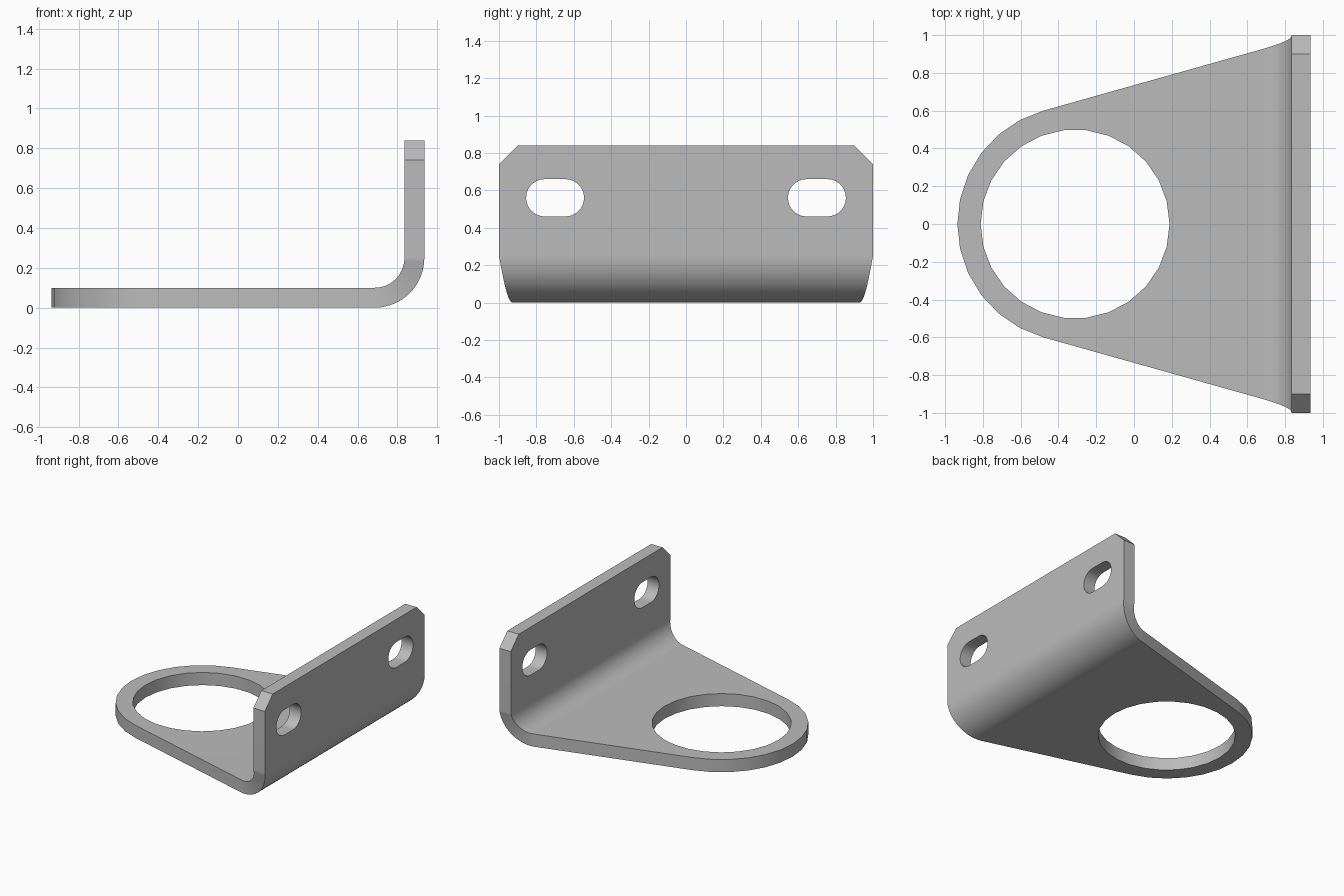
import bpy, bmesh
from math import sin, cos, pi, radians

cube = bpy.data.objects.get("Cube")
if cube:
    bpy.data.objects.remove(cube)

THICK = 0.1
BEND_X, BEND_LEN, BEND_STEPS = 0.685, 0.26, 16   # start and flat length of the bend
INNER_R = 0.15
OUTER_R = INNER_R + THICK
RING_X, RING_R, HOLE_R = -0.312, 0.623, 0.5
TAPER = radians(15.7)
FLANGE_U = BEND_X + BEND_LEN                      # start of the flange in the flat sheet
FLANGE_H, CHAMFER = 0.59, 0.1


def arc(cx, cy, r, start, end, steps):
    return [(cx + r * cos(start + (end - start) * i / steps),
             cy + r * sin(start + (end - start) * i / steps)) for i in range(steps + 1)]


def fill(bm, *loops):
    """Fill an outline, leaving the further loops as holes."""
    edges = []
    for loop in loops:
        vs = [bm.verts.new((u, y, 0)) for u, y in loop]
        edges += [bm.edges.new((a, b)) for a, b in zip(vs, vs[1:] + vs[:1])]
    bmesh.ops.triangle_fill(bm, edges=edges, use_beauty=True, normal=(0, 0, 1))


def slot(y):
    u, r, half = FLANGE_U + 0.31, 0.1, 0.055
    return arc(u, y + half, r, 0, pi, 14) + arc(u, y - half, r, pi, 2 * pi, 14)


def bend(co):
    """Roll the flat sheet round the bend and up into the flange."""
    u, y, h = co
    if u <= BEND_X:
        return co
    a = min((u - BEND_X) / BEND_LEN, 1) * pi / 2
    r = OUTER_R - h
    return (BEND_X + r * sin(a), y, OUTER_R - r * cos(a) + max(u - FLANGE_U, 0))


bm = bmesh.new()

# Tapered plate with the round hole
rim = arc(RING_X, 0, RING_R, pi / 2 + TAPER, 3 * pi / 2 - TAPER, 12)
side_y = rim[0][1] + (BEND_X - rim[0][0]) * sin(TAPER) / cos(TAPER)
hole = arc(RING_X, 0, HOLE_R, 0, 2 * pi, 26)[:-1]
fill(bm, rim + [(BEND_X, -side_y), (BEND_X, side_y)], hole)

# Bend strips, widening to the flange
for i in range(BEND_STEPS):
    quad = []
    for k, sides in ((i, (-1, 1)), (i + 1, (1, -1))):
        t = k / BEND_STEPS
        quad += [bm.verts.new((BEND_X + BEND_LEN * t, s * (side_y + (1 - side_y) * t), 0))
                 for s in sides]
    bm.faces.new(quad)

# Flange with chamfered corners and two slots
top = FLANGE_U + FLANGE_H
fill(bm, [(FLANGE_U, -1), (top - CHAMFER, -1), (top, CHAMFER - 1),
          (top, 1 - CHAMFER), (top - CHAMFER, 1), (FLANGE_U, 1)],
     slot(-0.7), slot(0.7))

# Join, thicken and bend the sheet
bmesh.ops.remove_doubles(bm, verts=bm.verts[:], dist=0.0005)
raised = bmesh.ops.extrude_face_region(bm, geom=bm.faces[:])["geom"]
for v in raised:
    if isinstance(v, bmesh.types.BMVert):
        v.co.z += THICK
for v in bm.verts:
    v.co = bend(v.co.copy())
bmesh.ops.recalc_face_normals(bm, faces=bm.faces[:])

mesh = bpy.data.meshes.new("mounting_bracket")
bm.to_mesh(mesh)
bm.free()
bracket = bpy.data.objects.new("mounting_bracket", mesh)
bpy.context.scene.collection.objects.link(bracket)

# Plain grey metal
grey = bpy.data.materials.new("grey_metal")
grey.use_nodes = True
colour = (0.5, 0.5, 0.5, 1)
grey.diffuse_color = colour
grey.node_tree.nodes["Principled BSDF"].inputs["Base Color"].default_value = colour
mesh.materials.append(grey)

# Smooth curved walls, keeping flat faces flat
bpy.ops.object.select_all(action="DESELECT")
bracket.select_set(True)
bpy.context.view_layer.objects.active = bracket
bpy.ops.object.shade_smooth_by_angle(angle=radians(15))
weighted = bracket.modifiers.new("flat_normals", "WEIGHTED_NORMAL")
weighted.keep_sharp = True
